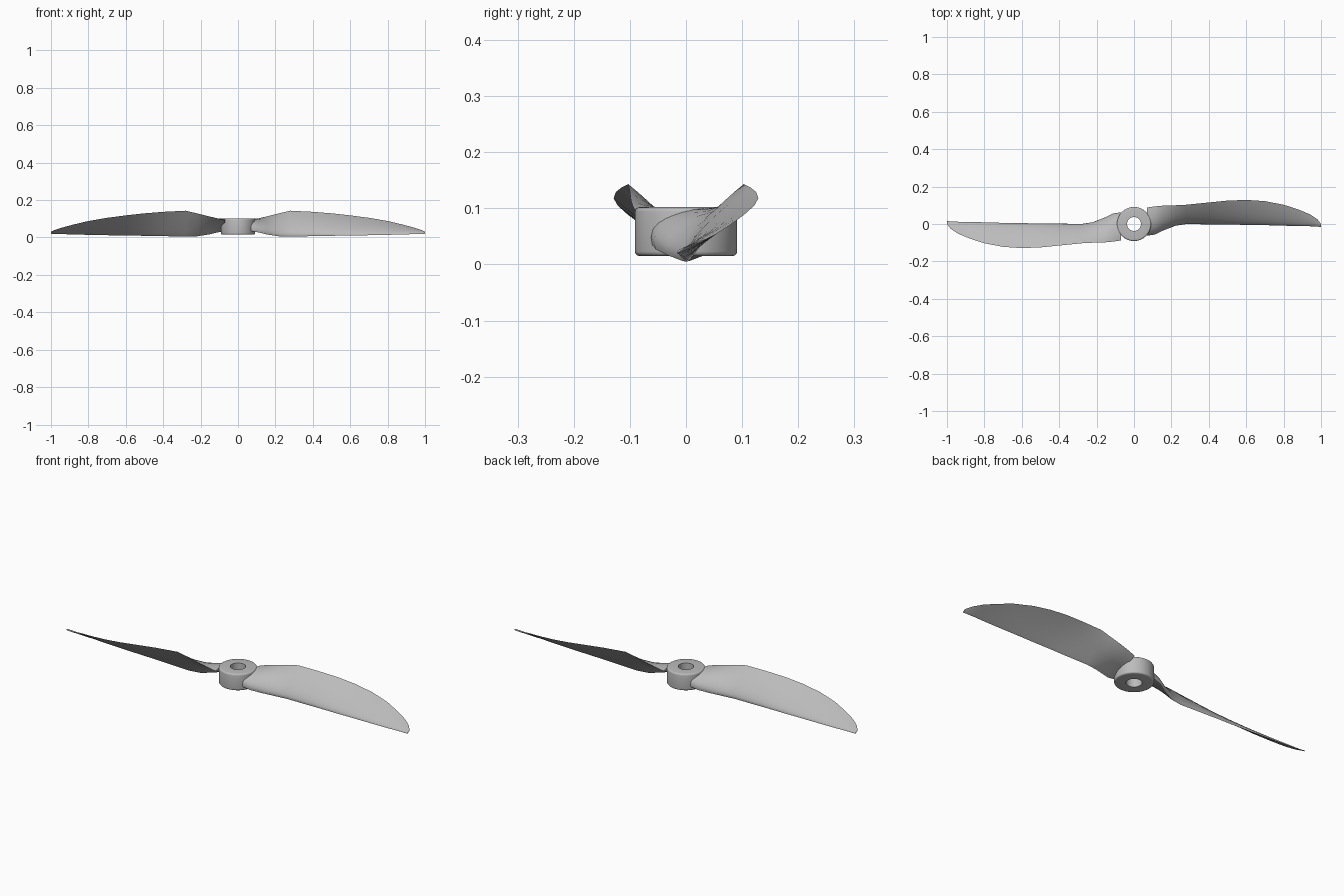
import bpy, bmesh, math
from mathutils import Vector

cube = bpy.data.objects.get("Cube")
if cube:
    bpy.data.objects.remove(cube)

grey = bpy.data.materials.new("light_grey")
grey.use_nodes = True
grey.diffuse_color = (0.5, 0.5, 0.5, 1)
grey.node_tree.nodes["Principled BSDF"].inputs["Base Color"].default_value = (0.5, 0.5, 0.5, 1)


def finish(bm, name, angle):
    bmesh.ops.recalc_face_normals(bm, faces=bm.faces)
    mesh = bpy.data.meshes.new(name)
    bm.to_mesh(mesh)
    bm.free()
    mesh.materials.append(grey)
    obj = bpy.data.objects.new(name, mesh)
    bpy.context.collection.objects.link(obj)
    bpy.ops.object.select_all(action="DESELECT")
    obj.select_set(True)
    bpy.context.view_layer.objects.active = obj
    bpy.ops.object.shade_smooth_by_angle(angle=math.radians(angle))
    return obj


# Hub: ring with rounded outer rims and a shaft hole
def build_hub(bottom=0.015, top=0.102, outer=0.091, hole=0.037, rim=0.008):
    bm = bmesh.new()
    profile = [(hole, bottom)]
    for centre, start in ((bottom + rim, -90), (top - rim, 0)):
        for i in range(5):
            a = math.radians(start + i * 22.5)
            profile.append((outer - rim + rim * math.cos(a), centre + rim * math.sin(a)))
    profile.append((hole, top))
    verts = [bm.verts.new((r, 0, z)) for r, z in profile]
    edges = [bm.edges.new((v, verts[i - 1])) for i, v in enumerate(verts)]
    bmesh.ops.spin(bm, geom=verts + edges, cent=(0, 0, 0), axis=(0, 0, 1),
                   angle=math.tau, steps=64, use_merge=True)
    bmesh.ops.remove_doubles(bm, verts=bm.verts, dist=1e-5)
    finish(bm, "hub", 35)


# Blade stations: x, low edge y and z, high edge y and z, thickness
STATIONS = [
    (0.070, -0.060, 0.035, 0.088, 0.092, 0.040),
    (0.110, -0.054, 0.027, 0.094, 0.102, 0.034),
    (0.155, -0.032, 0.016, 0.098, 0.113, 0.028),
    (0.220, -0.006, 0.006, 0.100, 0.129, 0.022),
    (0.280, 0.003, 0.005, 0.103, 0.143, 0.018),
    (0.400, 0.000, 0.007, 0.115, 0.137, 0.016),
    (0.500, -0.002, 0.009, 0.125, 0.129, 0.014),
    (0.600, -0.004, 0.010, 0.129, 0.118, 0.013),
    (0.700, -0.006, 0.012, 0.122, 0.105, 0.011),
    (0.800, -0.009, 0.014, 0.103, 0.088, 0.009),
    (0.880, -0.011, 0.016, 0.077, 0.069, 0.008),
    (0.940, -0.012, 0.018, 0.052, 0.053, 0.006),
    (0.980, -0.014, 0.019, 0.026, 0.040, 0.005),
    (1.000, -0.016, 0.020, 0.000, 0.031, 0.003),
]


def section(bm, x, ly, lz, hy, hz, thick, count=12):
    low, high = Vector((x, ly, lz)), Vector((x, hy, hz))
    chord = high - low
    normal = Vector((0, -chord.z, chord.y)).normalized()
    ring = []
    for i in range(2 * count):
        s = (1 - math.cos(math.pi * i / count)) / 2
        bulge = 2.6 * math.sqrt(s) * (1 - s)
        offset = bulge * thick if i <= count else -0.12 * bulge * thick
        ring.append(bm.verts.new(low + chord * s + normal * offset))
    return ring


def build_blade(name, turn):
    bm = bmesh.new()
    rings = [section(bm, *s) for s in STATIONS]
    for a, b in zip(rings, rings[1:]):
        for i in range(len(a)):
            bm.faces.new((a[i - 1], a[i], b[i], b[i - 1]))
    bm.faces.new(rings[0])
    bm.faces.new(rings[-1])
    blade = finish(bm, name, 50)
    blade.rotation_euler.z = turn


build_hub()
build_blade("left_blade", 0)
build_blade("right_blade", math.pi)
